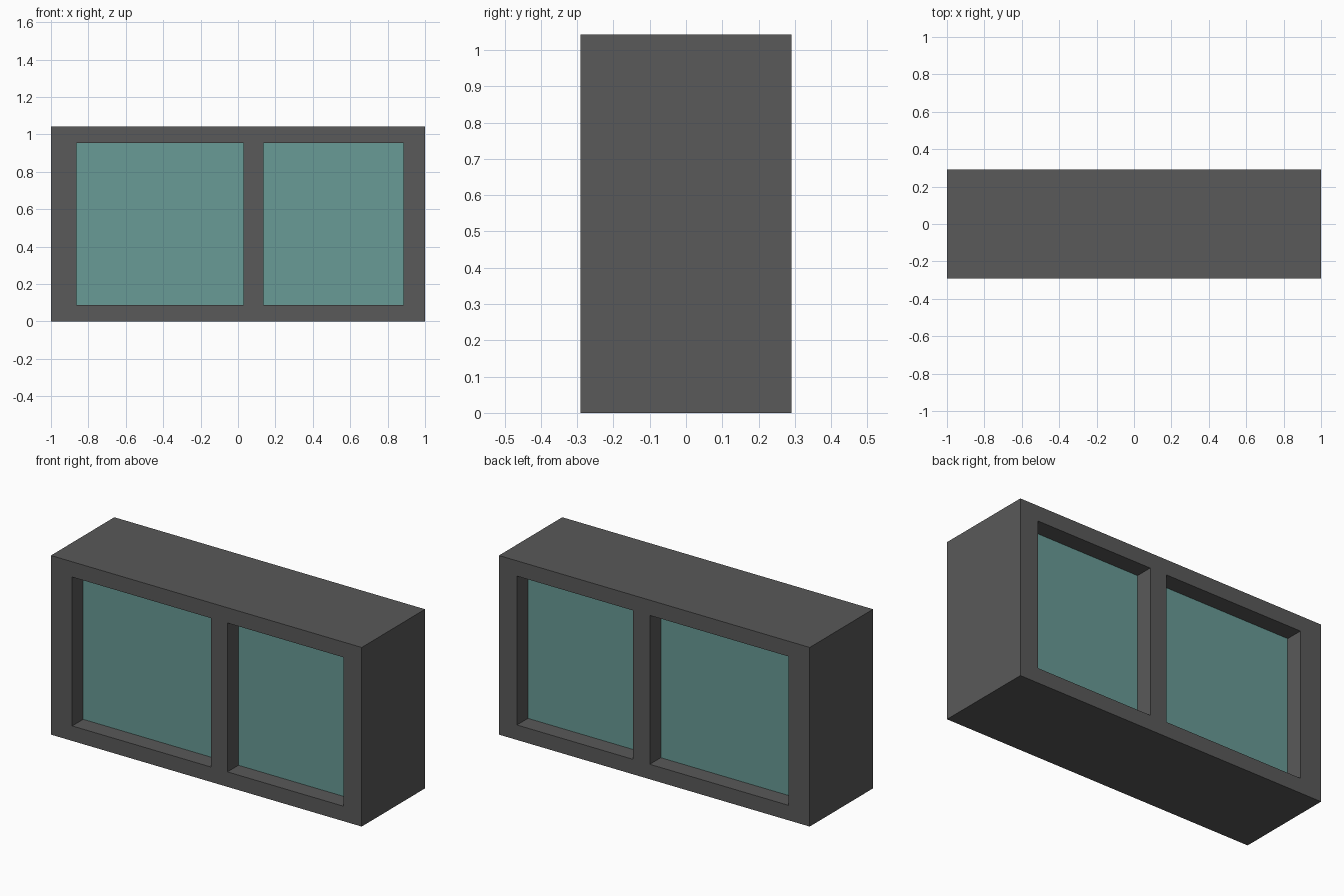
import bpy
import bmesh
from mathutils import Vector

if "Cube" in bpy.data.objects:
    bpy.data.objects.remove(bpy.data.objects["Cube"])

HALF_DEPTH = 0.291
GLASS_HALF = 0.19
XS = [-1.0, -0.863, 0.029, 0.136, 0.884, 1.0]   # frame uprights and openings
ZS = [0.0, 0.087, 0.953, 1.042]                 # bottom rail, opening, top rail
OPENINGS = [(1, 1), (3, 1)]                     # open cells (column, row)


def material(name, rgb):
    mat = bpy.data.materials.new(name)
    mat.diffuse_color = (*rgb, 1.0)
    mat.use_nodes = True
    mat.node_tree.nodes["Principled BSDF"].inputs["Base Color"].default_value = mat.diffuse_color
    return mat


def slab(name, cells, half_depth, mat):
    """Extrude the chosen grid cells through the depth as one closed solid."""
    bm = bmesh.new()
    verts = {}

    def corner(i, k):
        if (i, k) not in verts:
            verts[i, k] = bm.verts.new((XS[i], -half_depth, ZS[k]))
        return verts[i, k]

    for i, k in cells:
        bm.faces.new([corner(i, k), corner(i + 1, k),
                      corner(i + 1, k + 1), corner(i, k + 1)])
    ext = bmesh.ops.extrude_face_region(bm, geom=bm.faces[:], use_keep_orig=True)
    moved = [g for g in ext["geom"] if isinstance(g, bmesh.types.BMVert)]
    bmesh.ops.translate(bm, verts=moved, vec=Vector((0, 2 * half_depth, 0)))
    bmesh.ops.recalc_face_normals(bm, faces=bm.faces[:])
    mesh = bpy.data.meshes.new(name)
    bm.to_mesh(mesh)
    bm.free()
    mesh.materials.append(mat)
    obj = bpy.data.objects.new(name, mesh)
    bpy.context.collection.objects.link(obj)
    return obj


dark_grey = material("dark_grey", (0.1, 0.1, 0.1))
teal = material("teal_glass", (0.138, 0.328, 0.305))

# Frame: every grid cell except the two openings
frame_cells = [(i, k) for i in range(len(XS) - 1) for k in range(len(ZS) - 1)
               if (i, k) not in OPENINGS]
slab("window_frame", frame_cells, HALF_DEPTH, dark_grey)

# Glass: recessed from front and back in each opening
for name, cell in zip(("wide_glass", "narrow_glass"), OPENINGS):
    slab(name, [cell], GLASS_HALF, teal)
